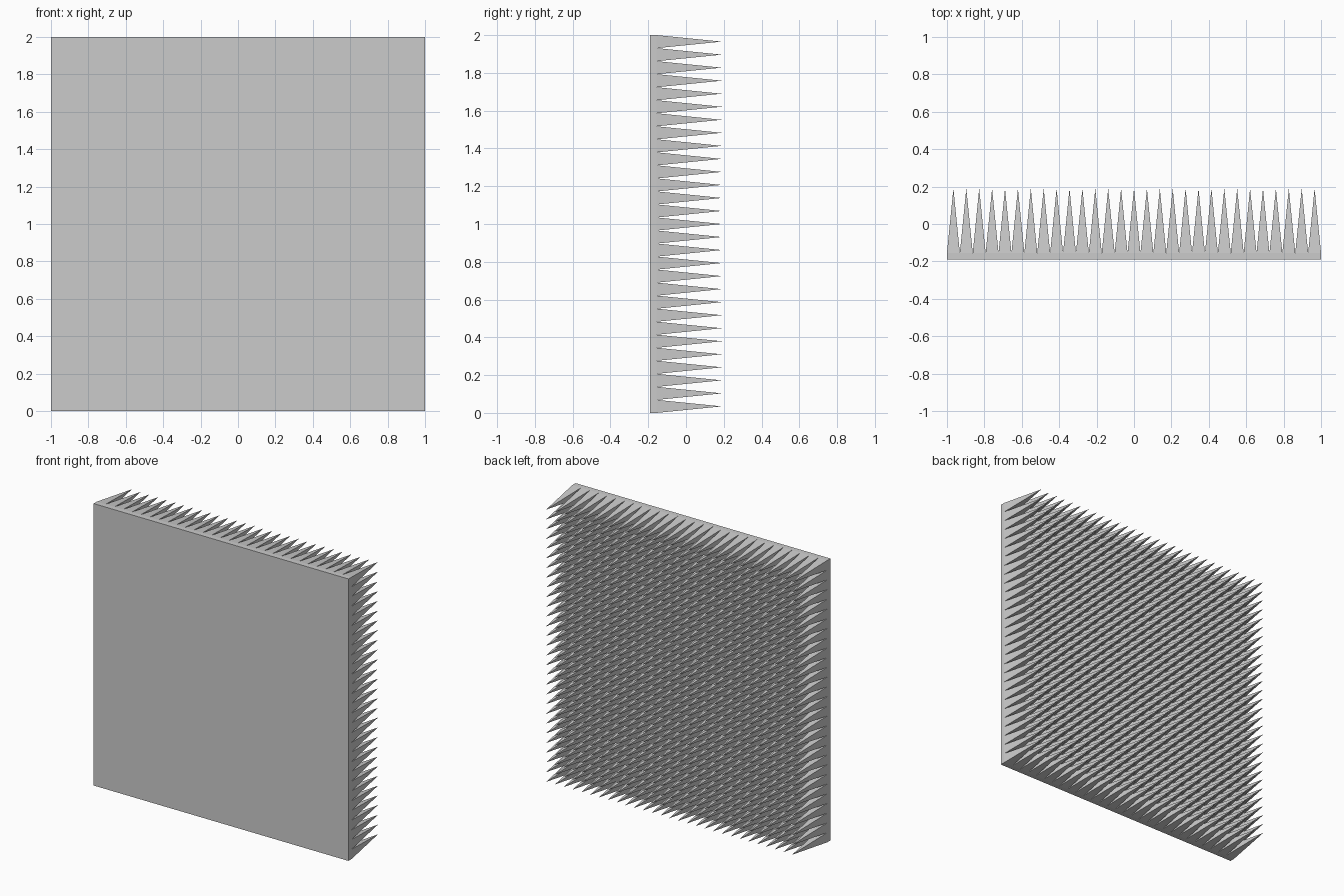
import bpy
import bmesh
from mathutils import Matrix

SPIKES = 29          # spikes along each side
FRONT, VALLEY, TIP = -0.19, -0.155, 0.19

default = bpy.data.objects.get("Cube")
if default:
    bpy.data.objects.remove(default, do_unlink=True)

# Plain grey foam
grey = bpy.data.materials.new("light grey foam")
grey.use_nodes = True
colour = (0.6, 0.6, 0.6, 1)
grey.diffuse_color = colour
grey.node_tree.nodes["Principled BSDF"].inputs["Base Color"].default_value = colour


def add_object(name, bm):
    mesh = bpy.data.meshes.new(name)
    bm.to_mesh(mesh)
    bm.free()
    mesh.materials.append(grey)
    obj = bpy.data.objects.new(name, mesh)
    bpy.context.collection.objects.link(obj)
    return obj


# Flat backing plate, open where the spikes cover it
bm = bmesh.new()
thickness = VALLEY - FRONT
place = Matrix.Translation((0, (FRONT + VALLEY) / 2, 1)) @ Matrix.Diagonal((2, thickness, 2, 1))
bmesh.ops.create_cube(bm, size=1, matrix=place)
bm.normal_update()
covered = [f for f in bm.faces if f.normal.y > 0.5]
bmesh.ops.delete(bm, geom=covered, context='FACES_ONLY')
add_object("backing_plate", bm)

# Field of square pyramids pointing backwards
bm = bmesh.new()
bmesh.ops.create_grid(bm, x_segments=SPIKES, y_segments=SPIKES, size=1)
tips = bmesh.ops.poke(bm, faces=bm.faces[:])["verts"]
for v in tips:
    v.co.z = TIP - VALLEY
turn = Matrix.Translation((0, VALLEY, 1)) @ Matrix.Rotation(-1.5707963, 4, 'X')
bmesh.ops.transform(bm, matrix=turn, verts=bm.verts[:])
add_object("foam_spikes", bm)
